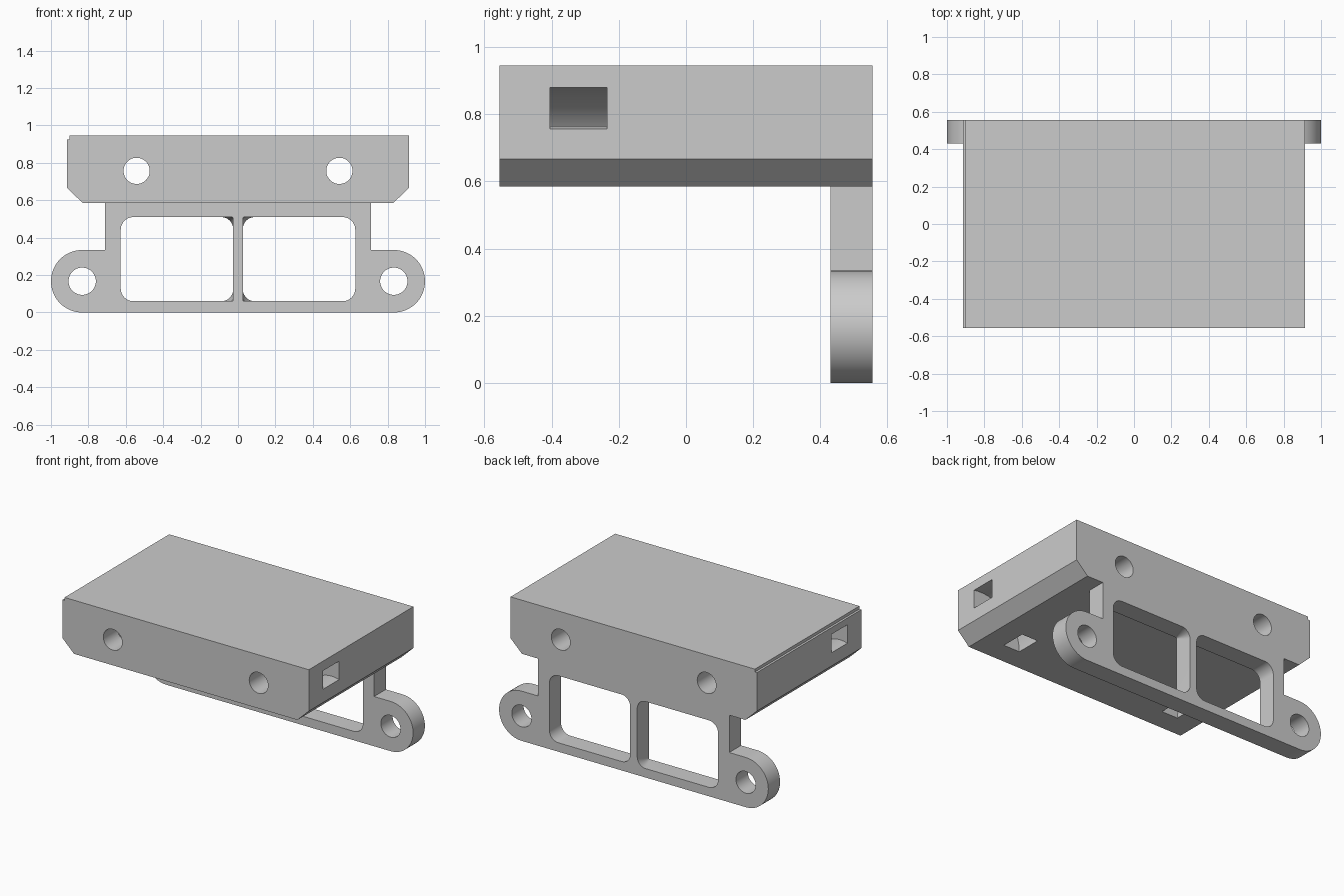
import bpy, bmesh
from math import sin, cos, pi, radians

cube = bpy.data.objects.get("Cube")
if cube:
    bpy.data.objects.remove(cube, do_unlink=True)

grey = bpy.data.materials.new("light grey plastic")
grey.use_nodes = True
colour = (0.6, 0.6, 0.6, 1)
grey.diffuse_color = colour
grey.node_tree.nodes["Principled BSDF"].inputs["Base Color"].default_value = colour

BACK, FRONT = 0.555, -0.555
BASE, TOP, SIDE = 0.585, 0.945, 0.915
EAR_X, EAR_Z, EAR_R = 0.833, 0.167, 0.167


def arc(cx, cz, r, start, end, n=16):
    """Points along an arc in the XZ plane, angles in degrees."""
    angles = [radians(start + (end - start) * i / n) for i in range(n + 1)]
    return [(cx + r * cos(a), cz + r * sin(a)) for a in angles]


def flip(points):
    return [(-x, z) for x, z in points]


def loft(name, front, back, y0, y1):
    """Solid between two XZ outlines with the same number of points."""
    bm = bmesh.new()
    a = [bm.verts.new((x, y0, z)) for x, z in front]
    b = [bm.verts.new((x, y1, z)) for x, z in back]
    bm.faces.new(a)
    bm.faces.new(b[::-1])
    for i in range(len(a)):
        j = (i + 1) % len(a)
        bm.faces.new((a[i], b[i], b[j], a[j]))
    bmesh.ops.recalc_face_normals(bm, faces=bm.faces)
    mesh = bpy.data.meshes.new(name)
    bm.to_mesh(mesh)
    bm.free()
    mesh.materials.append(grey)
    ob = bpy.data.objects.new(name, mesh)
    bpy.context.collection.objects.link(ob)
    return ob


def extrude(name, points, y0, y1):
    return loft(name, points, points, y0, y1)


def hole(x, z, r, y0, y1):
    return extrude("hole_cutter", arc(x, z, r, 0, 360, 48)[:-1], y0, y1)


def cut(ob, cutters):
    bpy.context.view_layer.objects.active = ob
    for c in cutters:
        c.hide_render = True
        mod = ob.modifiers.new("cut", "BOOLEAN")
        mod.operation = "DIFFERENCE"
        mod.solver = "EXACT"
        mod.object = c
        bpy.ops.object.modifier_apply(modifier=mod.name)
        bpy.data.objects.remove(c, do_unlink=True)


def smooth(ob):
    bpy.ops.object.select_all(action="DESELECT")
    ob.select_set(True)
    bpy.context.view_layer.objects.active = ob
    bpy.ops.object.shade_smooth_by_angle(angle=radians(30))


# Box with chamfered lower edges and a small rabbet along one top edge
box = extrude("box_body", [
    (-0.83, BASE), (0.83, BASE), (SIDE, 0.667), (SIDE, TOP),
    (-0.9, TOP), (-0.9, 0.925), (-SIDE, 0.925), (-SIDE, 0.667)], FRONT, BACK)

# Long round bores and the curved strap slots from each side to the underside
cutters = [hole(s * 0.542, 0.757, 0.07, FRONT - 0.1, BACK + 0.1) for s in (1, -1)]
slot = arc(0.86, BASE, 0.3, -30, 240, 72) + arc(0.86, BASE, 0.18, 240, -30, 72)
for outline in (slot, flip(slot)):
    cutters.append(extrude("slot_cutter", outline, -0.405, -0.235))
cut(box, cutters)
smooth(box)

# Mounting plate with rounded ears
half = arc(EAR_X, EAR_Z, EAR_R, -90, 90, 32) + [(0.71, 2 * EAR_R), (0.71, BASE)]
plate = extrude("mounting_plate", half + flip(half)[::-1], 0.43, BACK)


def window(inner):
    """Window outline; inner is the corner radius beside the centre bar."""
    x0, x1, z0, z1, r = 0.026, 0.627, 0.06, 0.51, 0.068
    return (arc(x1 - r, z0 + r, r, -90, 0) + arc(x1 - r, z1 - r, r, 0, 90)
            + arc(x0 + inner, z1 - inner, inner, 90, 180)
            + arc(x0 + inner, z0 + inner, inner, 180, 270))


# Windows, with corners by the bar growing rounder toward the back, and ear holes
cutters = [hole(s * EAR_X, EAR_Z, 0.073, 0.3, 0.7) for s in (1, -1)]
sharp, soft = window(0.004), window(0.066)
for change in (list, flip):
    cutters.append(loft("window_cutter", change(sharp), change(soft), 0.425, 0.56))
cut(plate, cutters)
smooth(plate)
